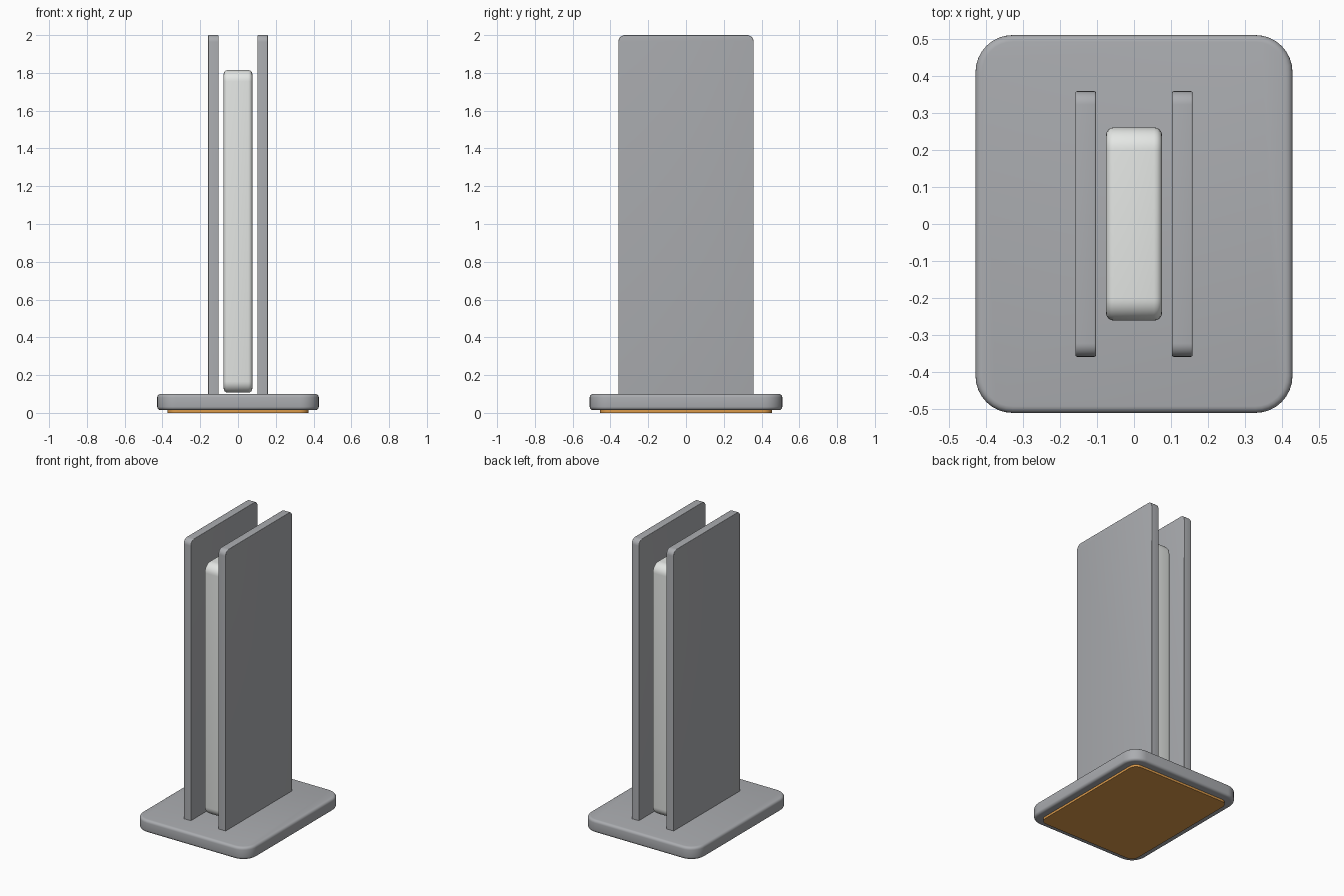
import bpy, bmesh, math
from mathutils import Matrix

if "Cube" in bpy.data.objects:
    bpy.data.objects.remove(bpy.data.objects["Cube"])


def material(name, rgb):
    m = bpy.data.materials.new(name)
    m.diffuse_color = (*rgb, 1)
    m.use_nodes = True
    m.node_tree.nodes["Principled BSDF"].inputs["Base Color"].default_value = m.diffuse_color
    return m


grey = material("anodised grey", (0.405, 0.415, 0.435))
white = material("off white", (0.80, 0.82, 0.80))
cork = material("cork brown", (0.72, 0.33, 0.07))


def rounded_outline(w, h, r_low, r_high, steps=8):
    """Rounded rectangle with separate lower and upper corner radii."""
    pts = []
    for sx, sy, start in ((1, 1, 0), (-1, 1, 90), (-1, -1, 180), (1, -1, 270)):
        r = r_high if sy > 0 else r_low
        n = steps if r else 0
        for i in range(n + 1):
            a = math.radians(start + 90 * i / max(n, 1))
            pts.append((sx * (w / 2 - r) + r * math.cos(a),
                        sy * (h / 2 - r) + r * math.sin(a)))
    return pts


def slab(name, outline, thick, centre, mat, edge, upright=False):
    """Extruded outline with rounded rims; upright slabs face along x."""
    bm = bmesh.new()
    bottom = bm.faces.new([bm.verts.new((x, y, -thick / 2)) for x, y in outline])
    top = bmesh.ops.extrude_face_region(bm, geom=[bottom])["geom"]
    bmesh.ops.translate(bm, vec=(0, 0, thick),
                        verts=[v for v in top if isinstance(v, bmesh.types.BMVert)])
    bmesh.ops.recalc_face_normals(bm, faces=bm.faces)
    rims = [e for e in bm.edges
            if abs(e.verts[0].co.z - e.verts[1].co.z) < 1e-5]
    if edge:
        bmesh.ops.bevel(bm, geom=rims, offset=edge, segments=4, profile=0.5,
                        affect='EDGES', clamp_overlap=True)
    if upright:  # outline x -> y, outline y -> z, thickness -> x
        bm.transform(Matrix(((0, 0, 1, 0), (1, 0, 0, 0), (0, 1, 0, 0), (0, 0, 0, 1))))
    bm.transform(Matrix.Translation(centre))
    bmesh.ops.recalc_face_normals(bm, faces=bm.faces)
    me = bpy.data.meshes.new(name)
    bm.to_mesh(me)
    bm.free()
    me.materials.append(mat)
    ob = bpy.data.objects.new(name, me)
    bpy.context.collection.objects.link(ob)
    bpy.context.view_layer.objects.active = ob
    ob.select_set(True)
    bpy.ops.object.shade_smooth_by_angle(angle=math.radians(35))
    ob.select_set(False)
    return ob


# base plate and the pad underneath
slab("base_plate", rounded_outline(0.856, 1.02, 0.1, 0.1), 0.085, (0, 0, 0.0575), grey, 0.018)
slab("base_pad", rounded_outline(0.746, 0.91, 0.05, 0.05), 0.016, (0, 0, 0.008), cork, 0)

# two upright side plates, rounded at the top only
for side, sx in (("left", -1), ("right", 1)):
    slab(side + "_side_plate", rounded_outline(0.717, 1.905, 0, 0.036), 0.055,
         (sx * 0.1305, 0, 1.0475), grey, 0.004, upright=True)

# rounded block held between the plates
slab("held_block", rounded_outline(0.522, 1.708, 0.06, 0.06), 0.152,
     (0, 0, 0.961), white, 0.022, upright=True)
